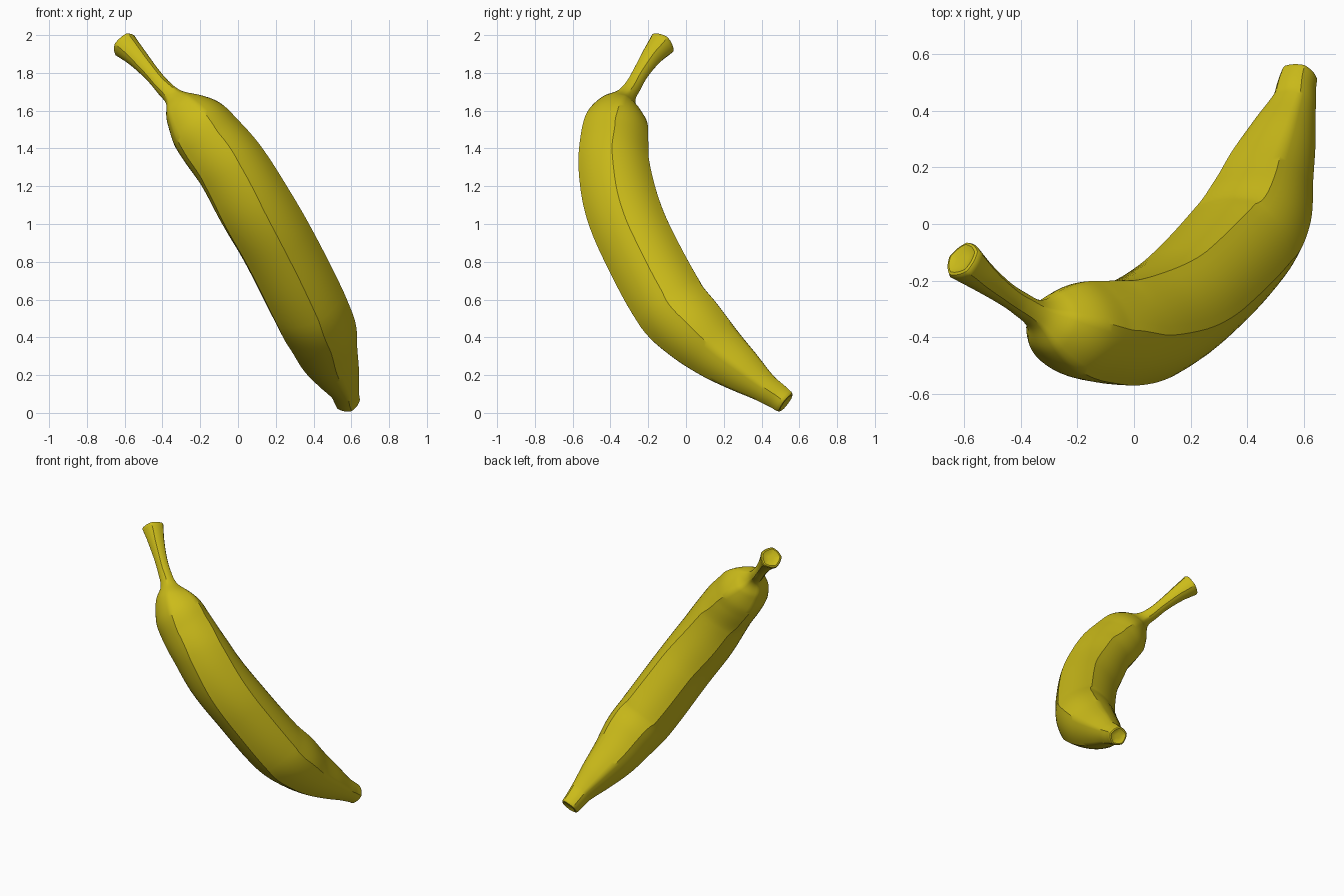
import bpy, bmesh, math
from mathutils import Vector

cube = bpy.data.objects.get("Cube")
if cube:
    bpy.data.objects.remove(cube, do_unlink=True)

SIDES = 40     # eight per ridge
STEPS = 7      # rings between neighbouring stations
RIDGES = 5

# Stations from blossom tip to stem end: x, y, z, radius
stations = [Vector(s) for s in (
    (.58, .52, .06, .065), (.57, .48, .09, .07), (.56, .42, .13, .08),
    (.52, .3, .22, .12), (.47, .16, .33, .16), (.43, .03, .45, .19),
    (.37, -.08, .57, .2), (.2, -.26, .9, .2), (.08, -.34, 1.1, .2),
    (-.04, -.38, 1.3, .19), (-.15, -.38, 1.44, .18), (-.22, -.37, 1.53, .165),
    (-.29, -.35, 1.61, .115), (-.34, -.32, 1.67, .055), (-.4, -.28, 1.73, .043),
    (-.46, -.24, 1.8, .043), (-.54, -.18, 1.89, .056), (-.6, -.13, 1.95, .072))]


def spline(pts, steps):
    """Smooth curve through the stations, tangents scaled by spacing."""
    n = len(pts)
    knots = [0.0]
    for a, b in zip(pts, pts[1:]):
        knots.append(knots[-1] + (b - a).length)
    slope = []
    for i in range(n):
        lo, hi = max(i - 1, 0), min(i + 1, n - 1)
        slope.append((pts[hi] - pts[lo]) / (knots[hi] - knots[lo]))
    out = []
    for i in range(n - 1):
        h = knots[i + 1] - knots[i]
        for k in range(steps):
            t = k / steps
            s = t * t * (3 - 2 * t)
            out.append(pts[i] * (1 - s) + pts[i + 1] * s
                       + slope[i] * h * t * (1 - t) ** 2
                       - slope[i + 1] * h * t * t * (1 - t))
    out.append(pts[-1])
    return out


def ridge_profile(angle):
    """Blend of a circle and a pentagon, with a ridge facing +x."""
    sector = 2 * math.pi / RIDGES
    off = angle % sector - sector / 2
    flat = math.cos(sector / 2) / math.cos(off)
    return 1.035 * (0.6 + 0.4 * flat)


def add_ring(bm, centre, tangent, radius):
    u = Vector((1, 0, 0))
    u = (u - tangent * u.dot(tangent)).normalized()
    v = tangent.cross(u)
    ring = []
    for i in range(SIDES):
        a = 2 * math.pi * i / SIDES
        ring.append(bm.verts.new(
            centre + (u * math.cos(a) + v * math.sin(a)) * radius * ridge_profile(a)))
    return ring


def bridge(bm, a, b):
    for i in range(SIDES):
        j = (i + 1) % SIDES
        bm.faces.new((a[i], a[j], b[j], b[i]))


# Body skin with dished ends
path = spline(stations, STEPS)
centres = [p.to_3d() for p in path]
last = len(path) - 1
tangents = [(centres[min(i + 1, last)] - centres[max(i - 1, 0)]).normalized()
            for i in range(last + 1)]
rings = [(c, t, p.w) for c, t, p in zip(centres, tangents, path)]


def end_rings(ring, sign):
    """Rounded rim followed by a shallow recess."""
    c, t, r = ring
    return [(c + t * sign * r * d, t, r * s)
            for d, s in ((.15, .93), (.2, .8), (.08, .55), (.05, .25))]


rings = end_rings(rings[0], -1)[::-1] + rings + end_rings(rings[-1], 1)

bm = bmesh.new()
loops = [add_ring(bm, *r) for r in rings]
for a, b in zip(loops, loops[1:]):
    bridge(bm, a, b)
bm.faces.new(loops[0][::-1])
bm.faces.new(loops[-1])
bmesh.ops.recalc_face_normals(bm, faces=bm.faces[:])
mesh = bpy.data.meshes.new("banana")
bm.to_mesh(mesh)
bm.free()
banana = bpy.data.objects.new("banana", mesh)
bpy.context.collection.objects.link(banana)

# Peel colour
peel = bpy.data.materials.new("yellow_peel")
peel.use_nodes = True
colour = (.6, .5, .01, 1)
peel.diffuse_color = colour
peel.node_tree.nodes["Principled BSDF"].inputs["Base Color"].default_value = colour
mesh.materials.append(peel)

# Smooth skin, crisp rims
bpy.ops.object.select_all(action="DESELECT")
banana.select_set(True)
bpy.context.view_layer.objects.active = banana
bpy.ops.object.shade_smooth_by_angle(angle=math.radians(35))
